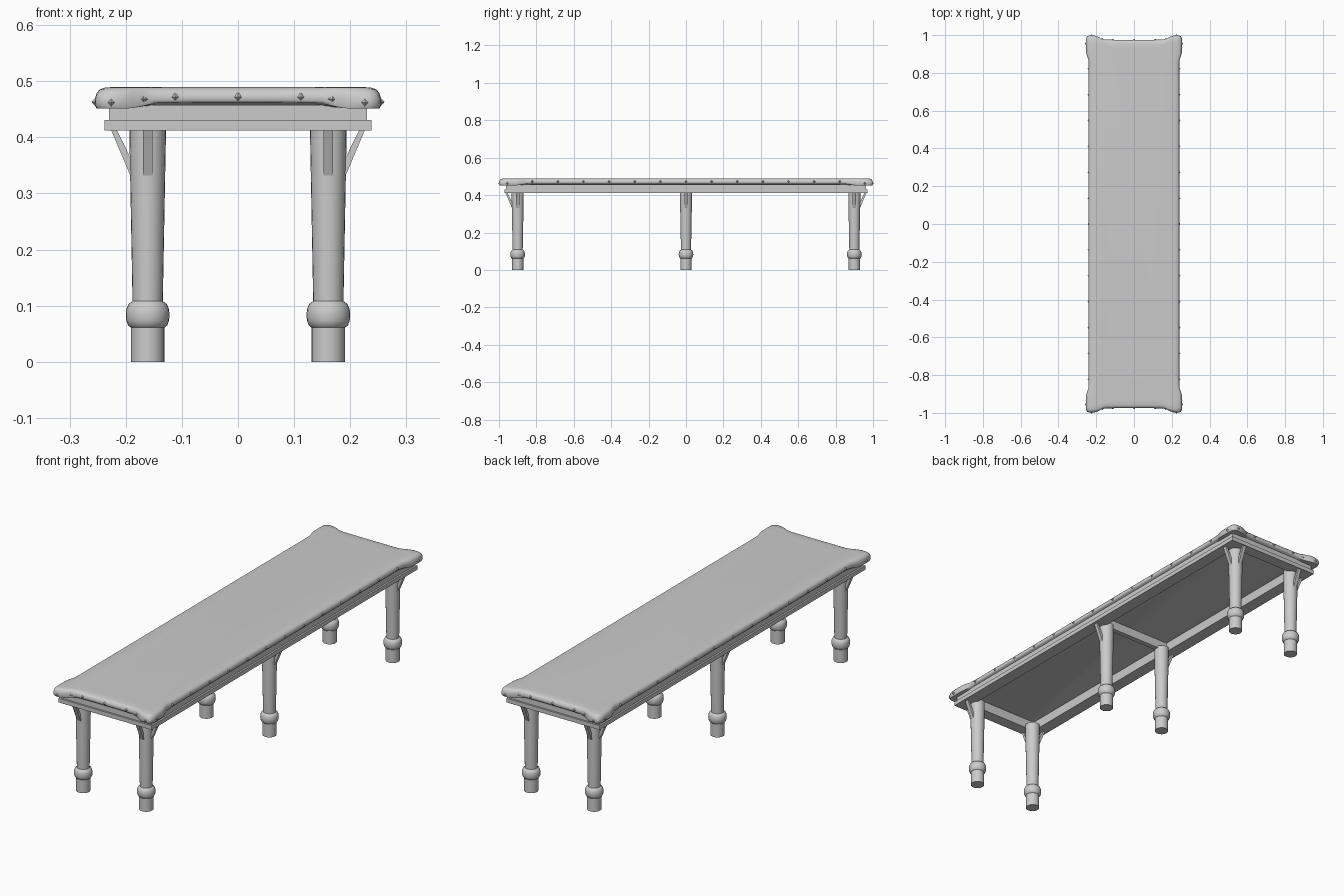
import bpy, bmesh, math
from mathutils import Vector

if "Cube" in bpy.data.objects:
    bpy.data.objects.remove(bpy.data.objects["Cube"])


def make(name, bm, smooth=None):
    bmesh.ops.recalc_face_normals(bm, faces=bm.faces)
    me = bpy.data.meshes.new(name)
    bm.to_mesh(me)
    bm.free()
    ob = bpy.data.objects.new(name, me)
    bpy.context.collection.objects.link(ob)
    if smooth:
        bpy.ops.object.select_all(action='DESELECT')
        ob.select_set(True)
        bpy.context.view_layer.objects.active = ob
        bpy.ops.object.shade_smooth_by_angle(angle=math.radians(smooth))
    return ob


def loft(bm, rings, closed=False):
    """Bridge equal-length point rings; cap the ends, or join last to first."""
    vs = [[bm.verts.new(p) for p in r] for r in rings]
    n = len(vs[0])
    for a, b in zip(vs, vs[1:] + (vs[:1] if closed else [])):
        for i in range(n):
            j = (i + 1) % n
            bm.faces.new((a[i], a[j], b[j], b[i]))
    if not closed:
        bm.faces.new(vs[0])
        bm.faces.new(vs[-1])


def rect(x, y, z):
    return [(-x, -y, z), (x, -y, z), (x, y, z), (-x, y, z)]


# Stepped hollow frame under the cushion
def frame(name, ox, oy, ix, iy, z0, z1):
    bm = bmesh.new()
    loft(bm, [rect(ox, oy, z0), rect(ox, oy, z1), rect(ix, iy, z1), rect(ix, iy, z0)], True)
    make(name, bm)


frame("lower_frame", 0.238, 0.97, 0.18, 0.915, 0.412, 0.431)
frame("upper_frame", 0.23, 0.962, 0.18, 0.915, 0.431, 0.458)

# Middle cross beam
bm = bmesh.new()
loft(bm, [[(x, y + 0, z) for x, y, z in rect(0.185, 0.012, h)] for h in (0.415, 0.458)])
make("cross_beam", bm)

# Cushion: one quarter outline (x, y, lower edge z), mirrored around
quarter = [(0.240, 0.0, 0.462), (0.240, 0.45, 0.462), (0.240, 0.83, 0.462), (0.242, 0.87, 0.459),
           (0.250, 0.893, 0.454), (0.254, 0.91, 0.452), (0.255, 0.95, 0.451),
           (0.254, 0.982, 0.451), (0.247, 0.995, 0.451), (0.235, 0.999, 0.451),
           (0.212, 0.998, 0.451), (0.192, 0.992, 0.452), (0.172, 0.981, 0.456),
           (0.150, 0.976, 0.461), (0.08, 0.975, 0.462), (0.0, 0.975, 0.462)]
outline = (quarter[:-1] + [(-x, y, z) for x, y, z in quarter[:0:-1]]
           + [(-x, -y, z) for x, y, z in quarter[:-1]]
           + [(x, -y, z) for x, y, z in quarter[:0:-1]])


def cushion_ring(inset, t):
    pts = []
    for x, y, z in outline:
        sx, sy = math.copysign(1, x), math.copysign(1, y)
        pts.append((sx * max(abs(x) - inset, 0), sy * max(abs(y) - inset, 0),
                    z + (0.490 - z) * t))
    return pts


bm = bmesh.new()
inner = [(x * 0.85, y * 0.95, 0.456) for x, y, z in outline]
loft(bm, [inner] + [cushion_ring(i, t) for i, t in
                    ((0.003, 0), (0, 0.15), (0, 0.45), (0.003, 0.7), (0.008, 0.87), (0.018, 0.97), (0.045, 1))])
bmesh.ops.remove_doubles(bm, verts=bm.verts, dist=0.0001)
make("cushion", bm, 50)

# Upholstery studs: small four-sided pyramids around the edge
bm = bmesh.new()


def stud(pos, normal):
    p, n = Vector(pos), Vector(normal)
    side = n.cross(Vector((0, 0, 1)))
    up = Vector((0, 0, 1))
    r = 0.008
    ring = [bm.verts.new(p + d * r - n * 0.001) for d in (side, up, -side, -up)]
    tip = bm.verts.new(p + n * 0.006)
    bm.faces.new(ring)
    for i in range(4):
        bm.faces.new((ring[i], ring[(i + 1) % 4], tip))


for s in (-1, 1):
    for k in range(-6, 7):
        stud((s * 0.24, k * 0.137, 0.472), (s, 0, 0))
    for y in (-0.955, 0.955):
        stud((s * 0.255, y, 0.463), (s, 0, 0))
    for x, y, z in ((0, 0.975, 0.472), (0.112, 0.975, 0.472), (0.168, 0.979, 0.468), (0.226, 0.998, 0.462)):
        for m in ((-1, 1) if x else (1,)):
            stud((m * x, s * y, z), (0, s, 0))
make("studs", bm)

# Turned legs
profile = [(0.030, 0), (0.030, 0.061), (0.035, 0.065), (0.038, 0.073), (0.039, 0.083), (0.038, 0.094),
           (0.034, 0.103), (0.027, 0.108), (0.0325, 0.40), (0.0325, 0.425)]
N = 24


# Slanted flat bracket from the leg out to the frame, along direction d
def bracket(bm, c, d):
    c, d = Vector(c), Vector(d)
    w = d.cross(Vector((0, 0, 1))) * 0.0085
    sect = [(0.024, 0.350), (0.031, 0.332), (0.066, 0.415), (0.056, 0.415)]
    loft(bm, [[c + d * r + Vector((0, 0, z)) + w * s for r, z in sect] for s in (-1, 1)])


for row, y in (("front", -0.9), ("middle", 0), ("back", 0.9)):
    for side, s in (("left", -1), ("right", 1)):
        x = s * 0.161
        bm = bmesh.new()
        loft(bm, [[(x + r * math.cos(2 * math.pi * i / N), y + r * math.sin(2 * math.pi * i / N), z)
                   for i in range(N)] for r, z in profile])
        make(f"{row}_{side}_leg", bm, 35)
        bm = bmesh.new()
        bracket(bm, (x, y, 0), (s, 0, 0))
        if y:
            bracket(bm, (x, y, 0), (0, math.copysign(1, y), 0))
        make(f"{row}_{side}_brackets", bm)
